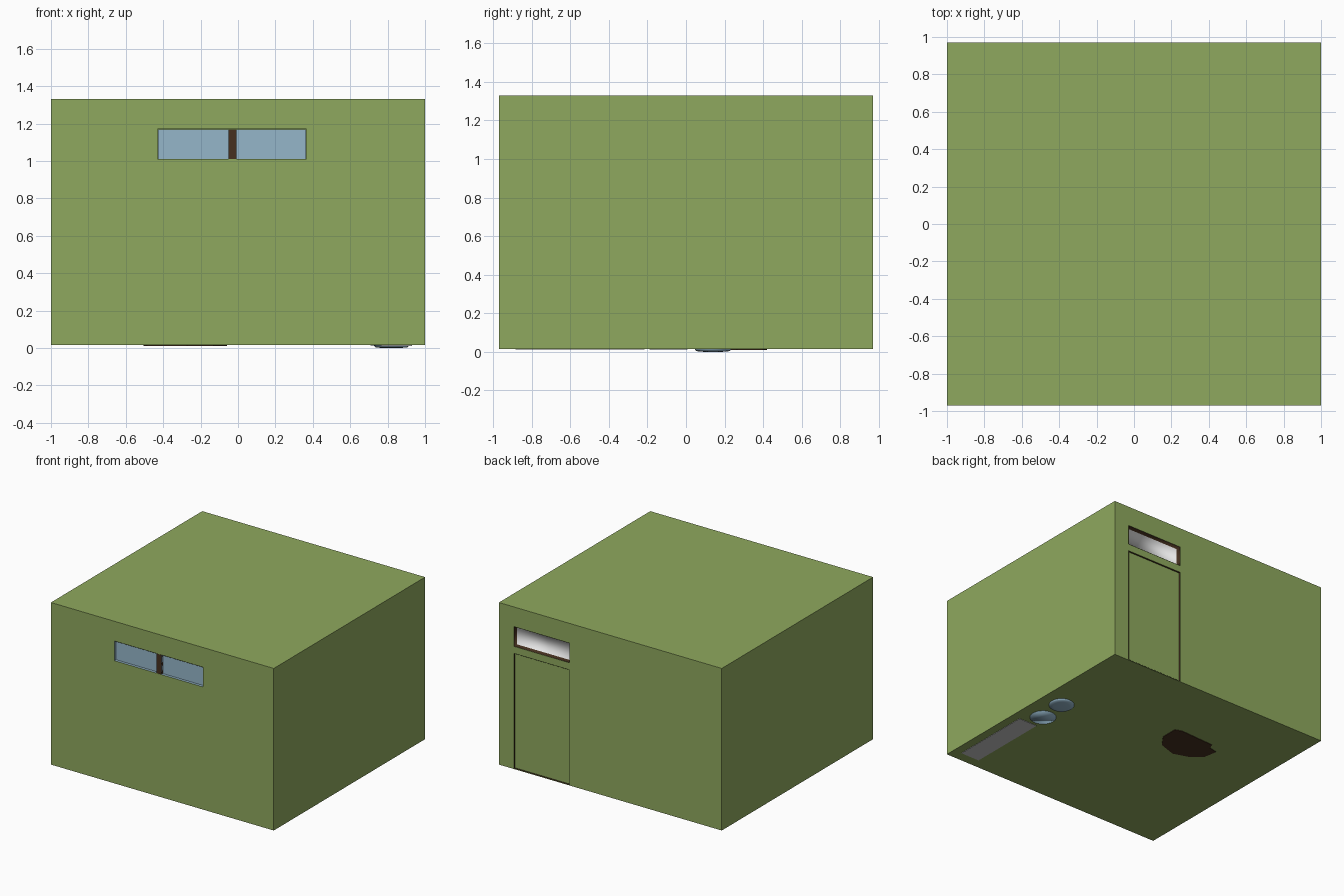
import bpy, bmesh, math
from mathutils import Vector

if "Cube" in bpy.data.objects:
    bpy.data.objects.remove(bpy.data.objects["Cube"])


def material(name, rgb):
    m = bpy.data.materials.new(name)
    m.diffuse_color = (*rgb, 1)
    m.use_nodes = True
    m.node_tree.nodes["Principled BSDF"].inputs["Base Color"].default_value = m.diffuse_color
    return m


GREEN = material("wall green", (0.275, 0.397, 0.112))
BLUE = material("glass blue", (0.30, 0.468, 0.59))
BROWN = material("dark brown wood", (0.061, 0.030, 0.014))
WHITE = material("white pane", (0.85, 0.85, 0.85))
GREY = material("light grey", (0.56, 0.56, 0.56))


def finish(name, bm, mats, smooth=False):
    me = bpy.data.meshes.new(name)
    bm.to_mesh(me)
    bm.free()
    for m in mats:
        me.materials.append(m)
    for p in me.polygons:
        p.use_smooth = smooth
    ob = bpy.data.objects.new(name, me)
    bpy.context.collection.objects.link(ob)
    return ob


def box_bm(lo, hi):
    bm = bmesh.new()
    bmesh.ops.create_cube(bm, size=1)
    for v in bm.verts:
        v.co = Vector([lo[i] if v.co[i] < 0 else hi[i] for i in range(3)])
    return bm


def box(name, lo, hi, mat):
    return finish(name, box_bm(lo, hi), [mat])


def tray(name, lo, hi, out, mats, side_rule, smooth=False):
    """Recess lining: a box without its outer face, facing inwards."""
    bm = box_bm(lo, hi)
    bm.normal_update()
    gone = [f for f in bm.faces if f.normal.y * out > 0.9]
    bmesh.ops.delete(bm, geom=gone, context='FACES')
    bmesh.ops.reverse_faces(bm, faces=bm.faces[:])
    bm.normal_update()
    for f in bm.faces:
        f.material_index = side_rule(f.normal)
    return finish(name, bm, mats, smooth)


def cut(target, lo, hi):
    c = box("cutter", lo, hi, GREEN)
    c.hide_render = True
    m = target.modifiers.new("cut", 'BOOLEAN')
    m.operation = 'DIFFERENCE'
    m.solver = 'EXACT'
    m.object = c
    bpy.context.view_layer.objects.active = target
    bpy.ops.object.modifier_apply(modifier=m.name)
    bpy.data.objects.remove(c)


# Room shell, hollow, with recesses for the windows and the door
W, D, Z0, Z1 = 1.0, 0.97, 0.015, 1.33
T = 0.07
shell = box("room_shell", (-W, -D, Z0), (W, D, Z1), GREEN)
cut(shell, (-W + T, -D + T, Z0 + T), (W - T, D - T, Z1 - T))
cut(shell, (-0.43, -D - 0.1, 1.01), (0.365, -D + 0.03, 1.17))
cut(shell, (0.365, D - 0.05, 1.01), (0.865, D + 0.1, 1.17))
cut(shell, (0.365, D - 0.03, Z0 + 0.004), (0.865, D + 0.1, 0.953))

E = 0.001
# Front window: two glass panes and a post between them
for side, x0, x1 in (("left", -0.43, -0.05), ("right", -0.01, 0.365)):
    tray(side + "_front_window", (x0 + E, -D, 1.01 + E), (x1 - E, -D + 0.02, 1.17 - E), -1,
         [BLUE, BROWN], lambda n: 1 if n.z < -0.5 else 0)
box("front_window_post", (-0.051, -D, 1.011), (-0.009, -D + 0.028, 1.169), BROWN)

# Back window: softly shaded white pane in a brown recess
tray("back_window", (0.366, D - 0.04, 1.011), (0.864, D, 1.169), 1,
     [WHITE, BROWN], lambda n: 0 if n.y > 0.5 else 1, smooth=True)

# Door: green leaf in a shallow brown recess
tray("back_door", (0.366, D - 0.013, Z0 + 0.005), (0.864, D, 0.952), 1,
     [GREEN, BROWN], lambda n: 0 if n.y > 0.5 else 1)

# Grey cabinet whose base shows under the floor
box("cabinet", (0.765, -0.885, 0.012), (0.93, -0.215, 0.30), GREY)


# Two round vessels standing beside the cabinet
def lathe(name, centre, profile, mat, n=32):
    bm = bmesh.new()
    rings = [[bm.verts.new((centre[0] + r * math.cos(2 * math.pi * i / n),
                            centre[1] + r * math.sin(2 * math.pi * i / n), z))
              for i in range(n)] for r, z in profile]
    for a, b in zip(rings, rings[1:]):
        for i in range(n):
            j = (i + 1) % n
            bm.faces.new((a[i], a[j], b[j], b[i]))
    bm.faces.new(rings[0][::-1])
    bm.faces.new(rings[-1])
    return finish(name, bm, [mat], smooth=True)


lathe("flat_vessel", (0.807, -0.09), [(0.098, 0.0135), (0.10, 0.05), (0.10, 0.25)], BLUE)
lathe("round_vessel", (0.82, 0.14),
      [(0.02, 0.0), (0.06, 0.001), (0.085, 0.004), (0.094, 0.012), (0.10, 0.05), (0.10, 0.25)], BLUE)

# Soft brown seat, its irregular base just under the floor
outline = [(-0.13, 0.167), (-0.06, 0.264), (-0.06, 0.40), (-0.117, 0.42), (-0.416, 0.405),
           (-0.434, 0.361), (-0.506, 0.345), (-0.486, 0.231), (-0.406, 0.164), (-0.274, 0.12)]
bm = bmesh.new()
levels = []
for z, s in ((0.011, 1.0), (0.15, 1.05), (0.25, 0.6)):
    levels.append([bm.verts.new((-0.28 + (x + 0.28) * s, 0.28 + (y - 0.28) * s, z))
                   for x, y in outline])
n = len(outline)
for a, b in zip(levels, levels[1:]):
    for i in range(n):
        j = (i + 1) % n
        bm.faces.new((a[i], a[j], b[j], b[i]))
bm.faces.new(levels[0])
bm.faces.new(levels[-1])
bmesh.ops.recalc_face_normals(bm, faces=bm.faces[:])
finish("soft_seat", bm, [BROWN])
